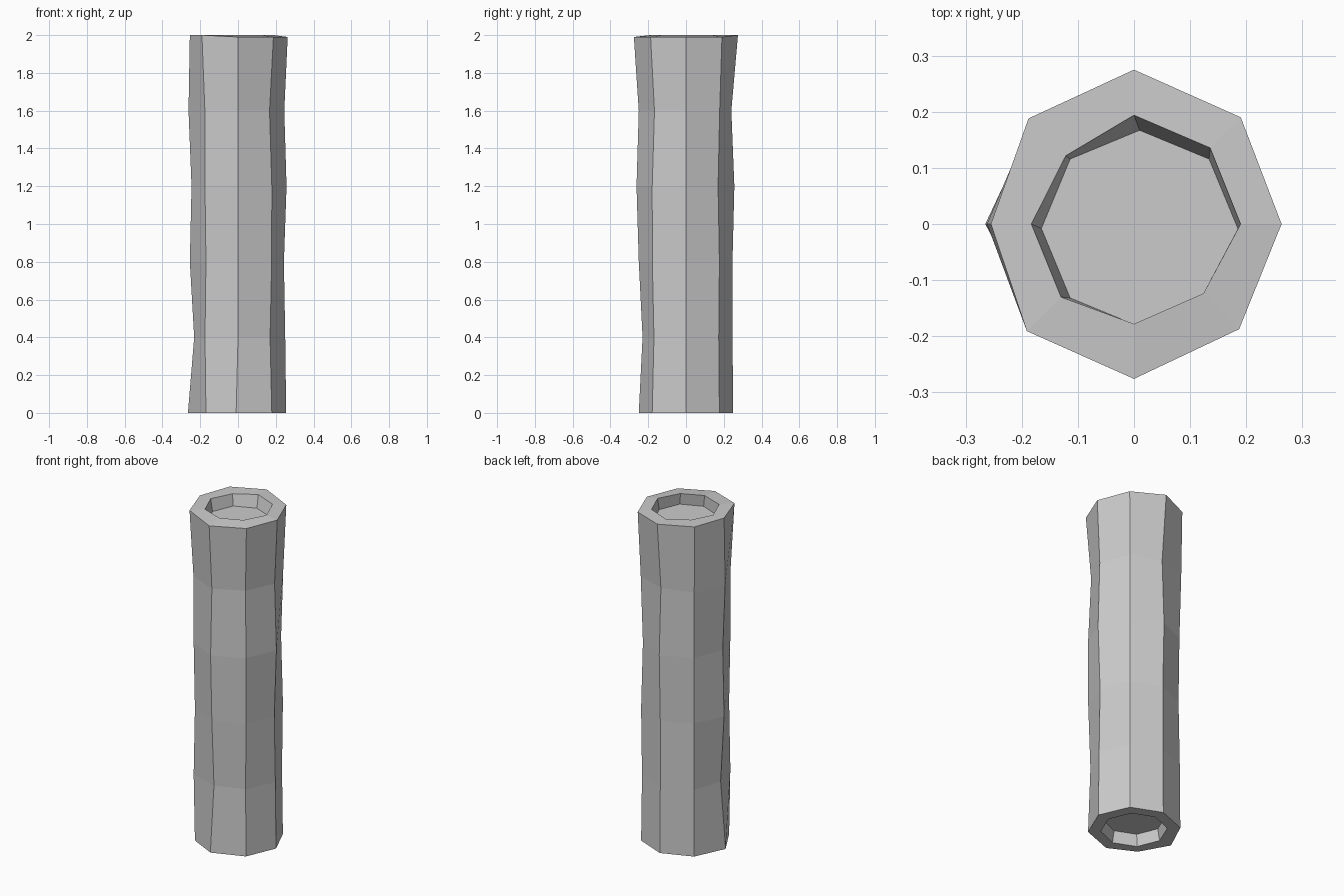
import bpy, bmesh
from math import cos, sin, pi

# Outer rings: height, then radius at each 45 degree step from +x
RINGS = [
    (0.00, (0.255, 0.250, 0.250, 0.255, 0.265, 0.240, 0.250, 0.253)),
    (0.40, (0.250, 0.245, 0.246, 0.252, 0.232, 0.247, 0.230, 0.240)),
    (0.80, (0.243, 0.250, 0.246, 0.245, 0.255, 0.240, 0.250, 0.252)),
    (1.20, (0.257, 0.240, 0.256, 0.250, 0.246, 0.247, 0.262, 0.253)),
    (1.60, (0.245, 0.252, 0.240, 0.260, 0.262, 0.248, 0.250, 0.236)),
    (1.99, (0.263, 0.269, 0.275, 0.266, 0.255, 0.270, 0.276, 0.265)),
]

bm = bmesh.new()

def ring(z, radii, cx=0, cy=0):
    return [bm.verts.new((cx + r * cos(i * pi / 4), cy + r * sin(i * pi / 4), z))
            for i, r in enumerate(radii)]

# Recessed bottom floor, outer wall, recessed top floor
loops = [ring(0.07, [0.17] * 8), ring(0.0, [0.183] * 8)]
loops += [ring(z, radii) for z, radii in RINGS]
loops += [ring(2.0, (0.19, 0.192, 0.194, 0.172, 0.183, 0.184, 0.178, 0.175)),
          ring(1.93, [0.175] * 8, 0.01, -0.008)]

for a, b in zip(loops, loops[1:]):
    for i in range(8):
        j = (i + 1) % 8
        bm.faces.new((a[i], a[j], b[j], b[i]))
bm.faces.new(loops[0][::-1])
bm.faces.new(loops[-1])

# Rim tips reach full height at the back-left, giving a slightly uneven cut
for i in (2, 3, 4, 5):
    loops[7][i].co.z = 2.0
loops[2][6].co.x = -0.01
bmesh.ops.recalc_face_normals(bm, faces=bm.faces)

mesh = bpy.data.meshes.new("log")
bm.to_mesh(mesh)
bm.free()
log = bpy.data.objects.new("log", mesh)
bpy.context.collection.objects.link(log)
